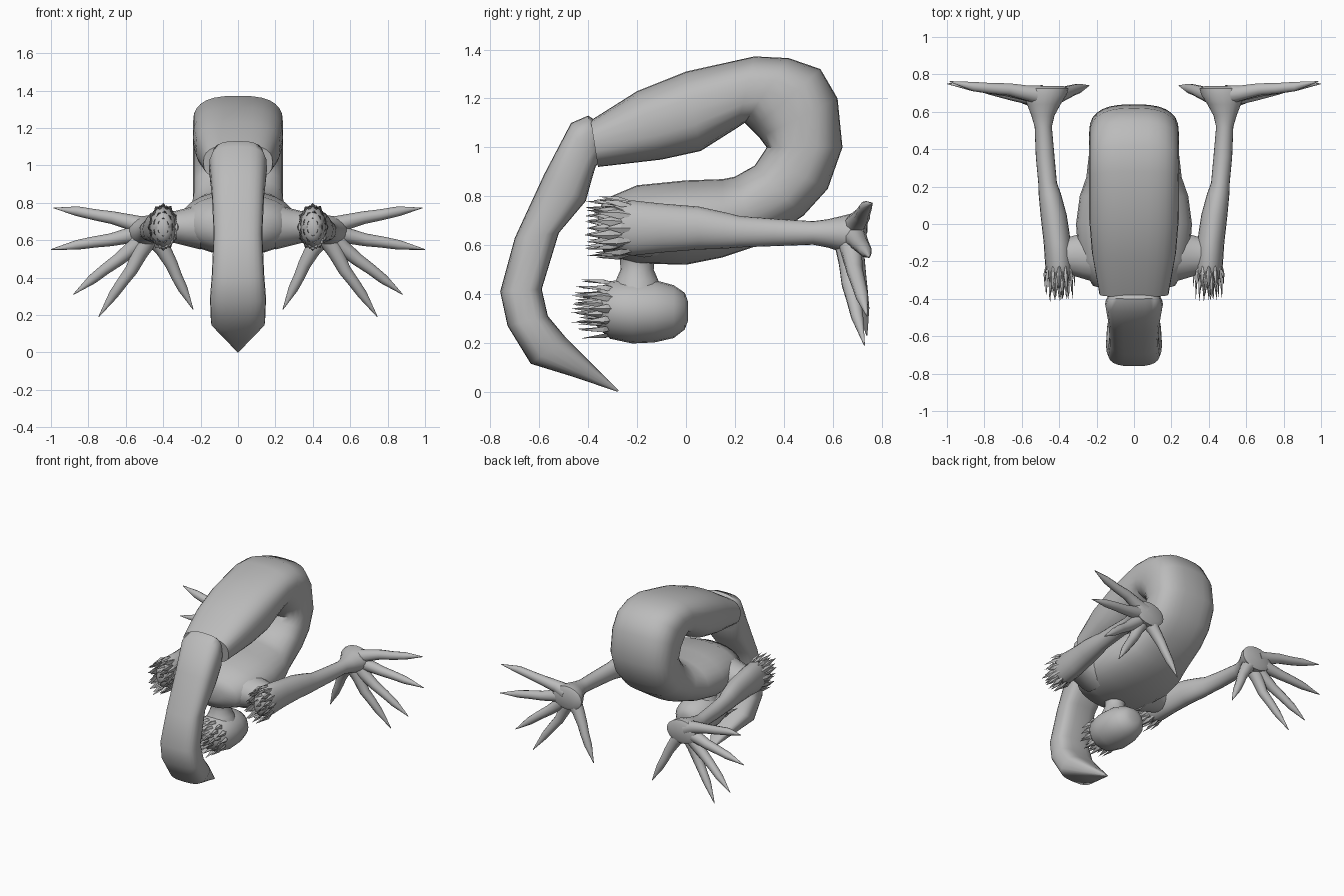
import bpy, bmesh, math, random
from mathutils import Vector

random.seed(4)
cube = bpy.data.objects.get("Cube")
if cube:
    bpy.data.objects.remove(cube, do_unlink=True)

skin = bpy.data.materials.new("grey_skin")
skin.use_nodes = True
GREY = (0.5, 0.5, 0.5, 1)
skin.diffuse_color = GREY
skin.node_tree.nodes["Principled BSDF"].inputs["Base Color"].default_value = GREY
parts = []


def finish(name, bm, smooth=True):
    bmesh.ops.recalc_face_normals(bm, faces=bm.faces)
    mesh = bpy.data.meshes.new(name)
    bm.to_mesh(mesh)
    bm.free()
    mesh.materials.append(skin)
    obj = bpy.data.objects.new(name, mesh)
    bpy.context.collection.objects.link(obj)
    if smooth:
        parts.append(obj)
    return obj


def power(c, e):
    return math.copysign(abs(c) ** (2 / e), c)


def loft(name, rings, sides=20):
    """Skin a list of (centre, u, v, exponent) rounded cross-sections."""
    bm = bmesh.new()
    loops = []
    for centre, u, v, e in rings:
        angles = [math.tau * k / sides for k in range(sides)]
        loops.append([bm.verts.new(centre + u * power(math.cos(a), e) + v * power(math.sin(a), e))
                      for a in angles])
    for a, b in zip(loops, loops[1:]):
        for k in range(sides):
            n = (k + 1) % sides
            bm.faces.new((a[k], a[n], b[n], b[k]))
    bm.faces.new(loops[0])
    bm.faces.new(loops[-1])
    return finish(name, bm)


def band(rows, e):
    """Rings from outer (y, z), inner (y, z) and half width."""
    rings = []
    for oy, oz, iy, iz, w in rows:
        o, i = Vector((0, oy, oz)), Vector((0, iy, iz))
        rings.append(((o + i) / 2, Vector((w, 0, 0)), (o - i) / 2, e))
    return rings


def along_y(rows, side=1, e=2):
    """Rings from x, y, z, half width, half height."""
    return [(Vector((x * side, y, z)), Vector((w, 0, 0)), Vector((0, 0, h)), e)
            for x, y, z, w, h in rows]


def finger(name, points, radii):
    pts = [Vector(p) for p in points]
    rings = []
    for k, p in enumerate(pts):
        d = (pts[min(k + 1, len(pts) - 1)] - pts[max(k - 1, 0)]).normalized()
        u = d.cross(Vector((0, 1, 0))).normalized()
        rings.append((p, u * radii[k], d.cross(u) * radii[k], 2))
    loft(name, rings, 10)


def scales(name, x, z, rows):
    """Overlapping pointed scales in rings (y, half width, half height, count, length)."""
    bm = bmesh.new()
    for row, (y, w, h, count, length) in enumerate(rows):
        for k in range(count):
            a = math.tau * (k + row / 2) / count
            da = 0.75 * math.pi / count

            def at(angle, grow, dy):
                return bm.verts.new((x + w * grow * math.cos(angle), y - dy,
                                     z + h * grow * math.sin(angle)))
            reach = length * random.uniform(0.8, 1.15)
            root = at(a, 0.9, -0.03)
            left, right = at(a - da, 1.0, reach * 0.3), at(a + da, 1.0, reach * 0.3)
            ridge = at(a, 1.12, reach * 0.35)
            tip = at(a, random.uniform(1.0, 1.15), reach)
            for f in ((root, left, ridge), (root, ridge, right), (left, tip, ridge),
                      (ridge, tip, right), (root, right, tip, left)):
                bm.faces.new(f)
    finish(name, bm, False)


# Torso bending up and over into the thick arched loop
loft("torso", band([
    (-.36, .62, -.36, .74, .12), (-.33, .56, -.33, .79, .22), (-.2, .525, -.2, .845, .295),
    (0, .52, 0, .865, .31), (.15, .55, .15, .87, .29), (.3, .6, .2, .88, .255)], 2.2)
    + band([(.48, .72, .28, .925, .24), (.58, .83, .31, .97, .24), (.64, 1, .33, 1, .24),
            (.62, 1.2, .3, 1.04, .24), (.55, 1.32, .27, 1.07, .24), (.42, 1.365, .24, 1.1, .24),
            (.28, 1.372, .21, 1.08, .24), (0, 1.31, .06, .985, .24),
            (-.2, 1.23, -.1, .95, .225), (-.39, 1.11, -.36, .92, .185)], 2.7), 28)

# Narrow tail hanging down to a point
loft("tail", band([
    (-.37, 1.11, -.35, .95, .12), (-.4, 1.13, -.37, .92, .14), (-.47, 1.1, -.385, .87, .155),
    (-.58, .89, -.41, .78, .14), (-.7, .63, -.52, .65, .13), (-.76, .41, -.59, .42, .14),
    (-.73, .27, -.565, .31, .15), (-.635, .115, -.49, .22, .145),
    (-.45, .058, -.385, .115, .075), (-.28, 0, -.275, .005, .003)], 3), 24)

# Head, neck and the ruff of scales over the face
loft("head", along_y([
    (0, .008, .33, .04, .04), (0, -.005, .33, .08, .075), (0, -.05, .328, .12, .108),
    (0, -.13, .33, .143, .128), (0, -.22, .33, .148, .132), (0, -.31, .335, .13, .118),
    (0, -.36, .34, .09, .08), (0, -.38, .34, .03, .03)]))
loft("neck", [(Vector((0, -.2, z)), Vector((r, 0, 0)), Vector((0, r, 0)), 2)
              for z, r in ((.4, .11), (.46, .085), (.5, .068), (.54, .07), (.6, .09))], 16)
scales("face_scales", 0, .34, [(-.29, .125, .11, 14, .13), (-.32, .1, .085, 12, .12),
                               (-.34, .065, .055, 9, .12), (-.35, .03, .025, 5, .11)])

HAND = {
    "upper": [(.5, .69, .67), (.57, .7, .695), (.67, .72, .72), (.76, .725, .735), (.86, .735, .755), (.985, .762, .772)],
    "outer": [(.5, .68, .64), (.58, .7, .625), (.68, .715, .602), (.77, .725, .59), (.86, .735, .575), (1, .75, .55)],
    "middle": [(.5, .67, .62), (.56, .68, .56), (.64, .69, .495), (.71, .705, .445), (.78, .72, .39), (.88, .74, .31)],
    "lower": [(.48, .66, .61), (.525, .665, .53), (.57, .67, .44), (.615, .685, .38), (.665, .7, .31), (.745, .73, .19)],
    "thumb": [(.45, .68, .62), (.4, .69, .55), (.355, .705, .47), (.33, .715, .41), (.295, .725, .34), (.24, .74, .23)],
}
RADII = (.055, .042, .034, .03, .026, .002)

for word, s in (("left", 1), ("right", -1)):
    # Arm widening into the flared palm
    loft(word + "_arm", along_y([
        (.4, -.34, .67, .03, .05), (.4, -.31, .67, .055, .085), (.4, -.22, .67, .075, .113),
        (.41, -.1, .67, .073, .1), (.43, .05, .67, .07, .088), (.45, .16, .66, .06, .074),
        (.462, .22, .655, .05, .064), (.475, .36, .652, .05, .056), (.485, .52, .65, .046, .048),
        (.487, .58, .648, .062, .058), (.482, .64, .645, .09, .075),
        (.475, .69, .645, .115, .088), (.47, .725, .645, .12, .085),
        (.47, .738, .645, .09, .06)], s))
    # Shoulder joining the arm to the torso
    loft(word + "_shoulder", [(Vector((s * x, -.17, .67)), Vector((0, r * 1.2, 0)),
                               Vector((0, 0, r)), 2)
                              for x, r in ((.2, .12), (.28, .1), (.34, .085), (.4, .08))], 16)
    scales(word + "_cuff_scales", s * .4, .67, [
        (-.23, .075, .115, 12, .13), (-.27, .068, .108, 12, .125),
        (-.29, .05, .08, 9, .11), (-.3, .028, .045, 6, .1)])
    # Clawed fingers
    for digit, points in HAND.items():
        finger(word + "_" + digit + "_finger", [(s * x, y, z) for x, y, z in points], RADII)

# Smooth shading with crisp edges
bpy.ops.object.select_all(action="DESELECT")
for obj in parts:
    obj.select_set(True)
bpy.context.view_layer.objects.active = parts[0]
bpy.ops.object.shade_smooth_by_angle(angle=math.radians(50))
